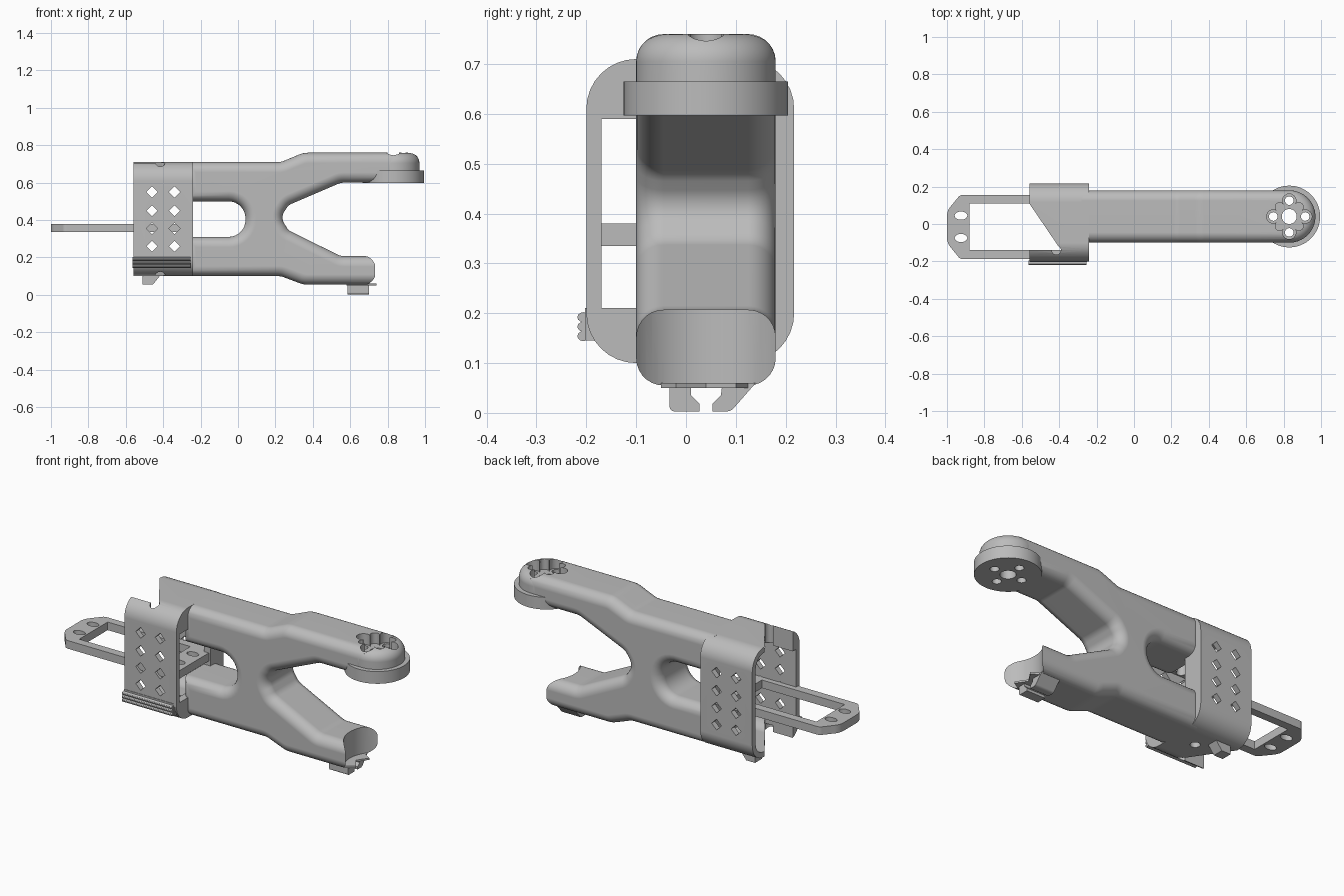
import bpy, bmesh, math
from mathutils import Vector

if "Cube" in bpy.data.objects:
    bpy.data.objects.remove(bpy.data.objects["Cube"], do_unlink=True)

grey = bpy.data.materials.new("light_grey")
grey.use_nodes = True
grey.diffuse_color = (0.5, 0.5, 0.5, 1)
grey.node_tree.nodes["Principled BSDF"].inputs["Base Color"].default_value = (0.5, 0.5, 0.5, 1)
parts = []


def fillet(points, steps=8):
    """Round each corner (u, v, radius) of a closed outline."""
    out = []
    n = len(points)
    for i, (u, v, r) in enumerate(points):
        p = Vector((u, v))
        if r == 0:
            out.append(p)
            continue
        a = (Vector(points[i - 1][:2]) - p).normalized()
        b = (Vector(points[(i + 1) % n][:2]) - p).normalized()
        half = a.angle(b) / 2
        centre = p + (a + b).normalized() * (r / math.sin(half))
        start = p + a * (r / math.tan(half)) - centre
        end = p + b * (r / math.tan(half)) - centre
        total = start.angle_signed(end)
        for k in range(steps + 1):
            t = -total * k / steps
            out.append(centre + Vector((start.x * math.cos(t) - start.y * math.sin(t),
                                        start.x * math.sin(t) + start.y * math.cos(t))))
    return out


def ellipse(u, v, ru, rv=None, n=32):
    rv = rv or ru
    return [(u + ru * math.cos(math.tau * i / n), v + rv * math.sin(math.tau * i / n)) for i in range(n)]


def box_outline(u0, u1, v0, v1, r=0):
    return fillet([(u0, v0, r), (u1, v0, r), (u1, v1, r), (u0, v1, r)])


def prism(name, outline, lo, hi, axis, bevel=0, ends=(0, 1), keep=True):
    """Extrude an outline along an axis, optionally rounding its end rims."""
    place = {"x": lambda u, v, d: (d, u, v),
             "y": lambda u, v, d: (u, d, v),
             "z": lambda u, v, d: (u, v, d)}[axis]
    bm = bmesh.new()
    rings = [[bm.verts.new(place(p[0], p[1], d)) for p in outline] for d in (lo, hi)]
    caps = [bm.faces.new(ring) for ring in rings]
    n = len(outline)
    for i in range(n):
        j = (i + 1) % n
        bm.faces.new((rings[0][i], rings[0][j], rings[1][j], rings[1][i]))
    bmesh.ops.recalc_face_normals(bm, faces=bm.faces)
    if bevel:
        rim = [e for k in ends for e in caps[k].edges]
        bmesh.ops.bevel(bm, geom=rim, offset=bevel, segments=7, profile=0.5,
                        affect="EDGES", clamp_overlap=False)
    mesh = bpy.data.meshes.new(name)
    bm.to_mesh(mesh)
    bm.free()
    mesh.materials.append(grey)
    obj = bpy.data.objects.new(name, mesh)
    bpy.context.scene.collection.objects.link(obj)
    if keep:
        parts.append(obj)
    return obj


def cut(obj, cutters):
    """Subtract (outline, lo, hi, axis) prisms from a part."""
    tools = [prism("cutter", *c, keep=False) for c in cutters]
    for tool in tools:
        tool.hide_render = True
        mod = obj.modifiers.new("cut", "BOOLEAN")
        mod.operation, mod.solver, mod.object = "DIFFERENCE", "EXACT", tool
    bpy.context.view_layer.update()
    graph = bpy.context.evaluated_depsgraph_get()
    mesh = bpy.data.meshes.new_from_object(obj.evaluated_get(graph))
    obj.modifiers.clear()
    obj.data = mesh
    for tool in tools:
        bpy.data.objects.remove(tool, do_unlink=True)


# Forked arm body
body = prism("forked_arm", fillet([
    (-0.28, 0.71, 0), (0.23, 0.71, 0.08), (0.35, 0.76, 0.12), (0.86, 0.76, 0),
    (0.86, 0.60, 0), (0.55, 0.60, 0.08), (0.27, 0.48, 0.06), (0.227, 0.415, 0.06),
    (0.27, 0.345, 0.06), (0.55, 0.207, 0.08), (0.80, 0.207, 0), (0.80, 0.055, 0),
    (0.35, 0.055, 0.12), (0.23, 0.10, 0.08), (-0.28, 0.10, 0), (-0.28, 0.31, 0),
    (0.04, 0.31, 0.09), (0.04, 0.50, 0.09), (-0.28, 0.50, 0)]),
    -0.10, 0.18, "y", bevel=0.055)

# Rounded arm tip and mounting disc
cx, cy = 0.83, 0.04
tip = prism("upper_arm_tip", ellipse(cx, cy, 0.14, n=64), 0.61, 0.76, "z", 0.055, (1,))
disc = prism("mounting_disc", ellipse(cx, cy, 0.165, n=64), 0.597, 0.665, "z")

holes = [(ellipse(cx, cy, 0.04), 0.5, 0.9, "z")]
recess = [(ellipse(cx, cy, 0.072), 0.70, 0.9, "z")]
for i in range(4):
    a = i * math.pi / 2
    px, py = cx + 0.085 * math.cos(a), cy + 0.085 * math.sin(a)
    holes.append((ellipse(px, py, 0.023, n=20), 0.5, 0.9, "z"))
    recess.append((ellipse(px, py, 0.036, n=24), 0.70, 0.9, "z"))
    b = a + math.pi / 4
    recess.append((ellipse(cx + 0.072 * math.cos(b), cy + 0.072 * math.sin(b), 0.024, n=20),
                   0.70, 0.9, "z"))
cut(disc, holes)
cut(tip, holes + recess)
# The lower arm ends in a round scoop
cut(body, holes + recess + [(ellipse(cx, cy, 0.17, n=64), 0.0, 0.4, "z")])

# Lip and cable clip below the lower arm
prism("lower_lip", [(0.58, -0.05), (0.69, -0.05), (0.74, -0.02), (0.70, 0.04),
                    (0.74, 0.10), (0.69, 0.13), (0.58, 0.13)], 0.05, 0.06, "z")
prism("clip_front_jaw", fillet([(-0.033, 0.06, 0), (-0.033, 0.003, 0.01), (0.027, 0.003, 0),
                                (0.027, 0.018, 0), (0.01, 0.035, 0), (0.01, 0.06, 0)]),
      0.585, 0.70, "x")
prism("clip_back_jaw", fillet([(0.073, 0.06, 0), (0.07, 0.035, 0), (0.053, 0.018, 0),
                               (0.053, 0.003, 0), (0.09, 0.003, 0.02), (0.14, 0.06, 0)]),
      0.585, 0.70, "x")

# Sleeve, open at its outer end, with a slanted opening and diamond vents
sleeve = prism("sleeve", box_outline(-0.20, 0.217, 0.10, 0.71, 0.10), -0.56, -0.24, "x")
sleeve_cuts = [
    (box_outline(-0.14, 0.187, 0.13, 0.68, 0.07), -0.7, -0.28, "x"),
    (box_outline(-0.17, 0.10, 0.21, 0.59), -0.7, -0.1, "x"),
    ([(-0.60, 0.169), (-0.60, -0.14), (-0.39, -0.14)], 0, 1, "z"),
    (ellipse(-0.415, -0.14, 0.024), 0, 1, "z"),
    (ellipse(-0.37, 0.02, 0.025), 0, 0.2, "z")]
for x in (-0.46, -0.34):
    for z in (0.26, 0.355, 0.45, 0.55):
        sleeve_cuts.append((ellipse(x, z, 0.03, n=4), -0.3, 0.3, "y"))
cut(sleeve, sleeve_cuts)

# Grip ribs, their backing block and the hook under the sleeve
for i in range(3):
    prism(f"grip_rib_{i + 1}", ellipse(-0.206, 0.154 + 0.019 * i, 0.012, 0.01, 12),
          -0.563, -0.255, "x")
prism("grip_block", box_outline(-0.203, -0.14, 0.145, 0.21), -0.56, -0.25, "x")
prism("sleeve_hook", [(-0.51, 0.055), (-0.455, 0.055), (-0.415, 0.105), (-0.51, 0.105)],
      0.06, 0.12, "y")

# Sliding frame plate with slotted ends
plate = prism("frame_plate", fillet([
    (-1.0, -0.10, 0.08), (-0.93, -0.187, 0.03), (-0.25, -0.187, 0), (-0.25, 0.155, 0),
    (-0.93, 0.155, 0.03), (-1.0, 0.07, 0.08)]), 0.335, 0.38, "z")
plate_cuts = [(box_outline(-0.88, -0.37, -0.14, 0.11), 0.2, 0.5, "z")]
for x in (-0.925, -0.31):
    for y in (-0.075, 0.045):
        plate_cuts.append((ellipse(x, y, 0.034, 0.022, 24), 0.2, 0.5, "z"))
cut(plate, plate_cuts)

# Smooth the curves, keep edges sharp
bpy.ops.object.select_all(action="DESELECT")
for obj in parts:
    obj.select_set(True)
bpy.context.view_layer.objects.active = body
bpy.ops.object.shade_smooth_by_angle(angle=math.radians(28))
for obj in parts:
    mod = obj.modifiers.new("even_shading", "WEIGHTED_NORMAL")
    mod.keep_sharp = True
